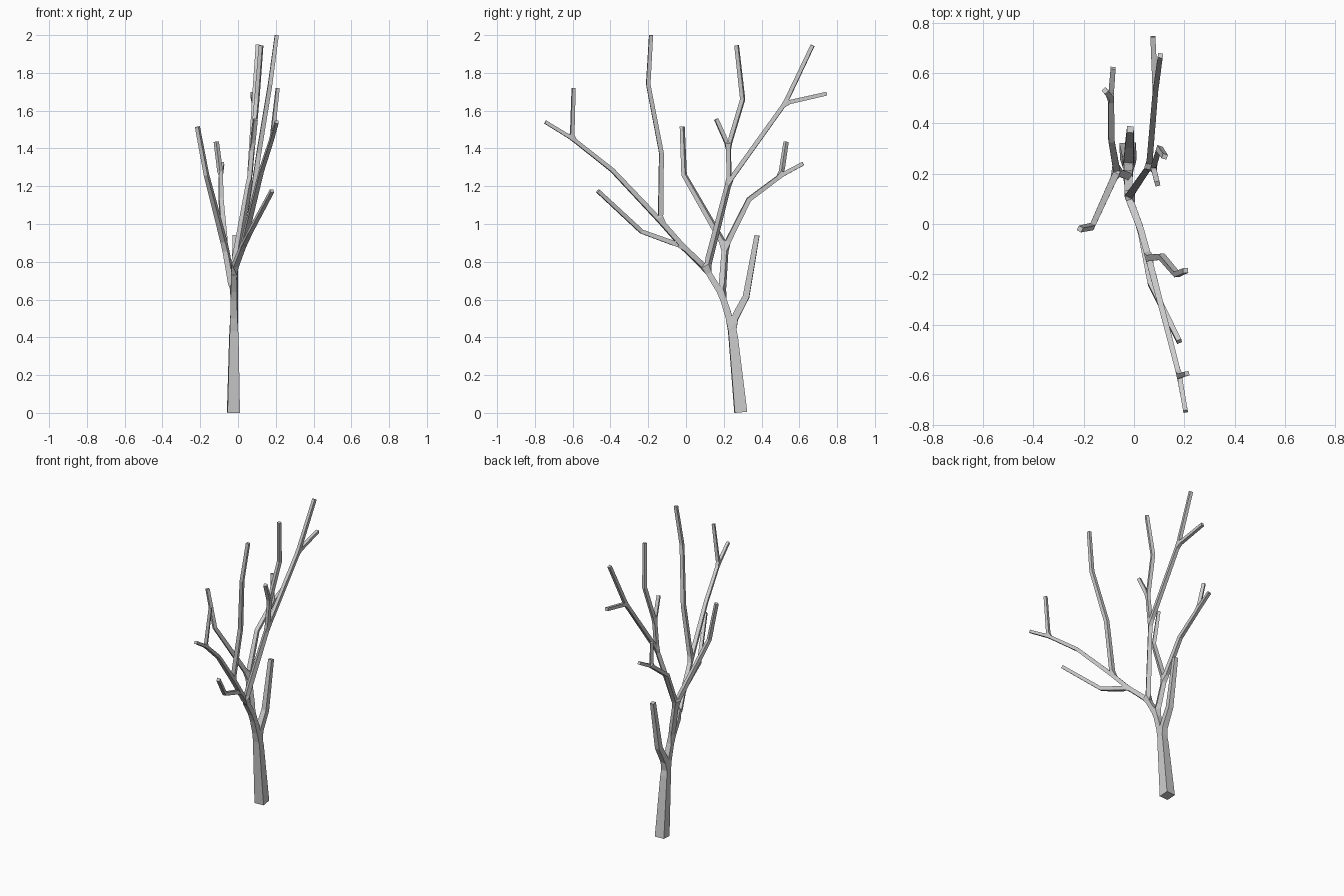
import bpy, bmesh

bm = bmesh.new()
skin = bm.verts.layers.skin.verify()


def node(x, y, z, r):
    v = bm.verts.new((x, y, z))
    v[skin].radius = (r, r)
    return v


def branch(start, *points):
    """Chain of skeleton points growing from start; returns the last one."""
    for p in points:
        nxt = node(*p)
        bm.edges.new((start, nxt))
        start = nxt
    return start


# Trunk
base = node(-.024, .29, .003, .033)
base[skin].use_root = True
fork = branch(base, (-.022, .25, .40, .024), (-.022, .24, .47, .02))

# Short back stub
branch(fork, (-.018, .318, .615, .017), (-.015, .376, .94, .013))

# Main limb, leaning to the front
low = branch(fork, (-.022, .19, .625, .016))
mid = branch(low, (-.022, .108, .76, .015))

# Left limb with its two boughs
left = branch(low, (-.068, .208, .88, .014))
tip = branch(left, (-.09, .333, 1.13, .012), (-.092, .503, 1.257, .011))
branch(tip, (-.083, .62, 1.32, .01))
branch(tip, (-.115, .53, 1.435, .01))
branch(left, (-.167, -.01, 1.26, .011), (-.215, -.02, 1.515, .01))

# Rear upright limb
rear = branch(mid, (.06, .228, 1.225, .012))
up = branch(rear, (.077, .225, 1.41, .011))
branch(up, (.10, .30, 1.66, .011), (.122, .268, 1.945, .01))
branch(up, (.093, .16, 1.555, .01))
far = branch(rear, (.085, .525, 1.64, .011))
branch(far, (.105, .67, 1.945, .01))
branch(far, (.075, .745, 1.69, .01))

# Front limb
split = branch(mid, (.025, -.016, .88, .013))
front = branch(split, (.058, -.135, 1.015, .013))
branch(split, (.065, -.235, .96, .011), (.18, -.467, 1.175, .01))
branch(front, (.11, -.13, 1.375, .012), (.17, -.2, 1.74, .011), (.205, -.185, 2.0, .01))
end = branch(front, (.125, -.39, 1.285, .011), (.18, -.603, 1.453, .01))
branch(end, (.205, -.745, 1.54, .009))
branch(end, (.21, -.595, 1.72, .009))

mesh = bpy.data.meshes.new("bare_tree")
bm.to_mesh(mesh)
bm.free()
tree = bpy.data.objects.new("bare_tree", mesh)
bpy.context.collection.objects.link(tree)

# Square-sectioned bark around the skeleton
mod = tree.modifiers.new("bark", 'SKIN')
mod.branch_smoothing = 0
mod.use_smooth_shade = False
